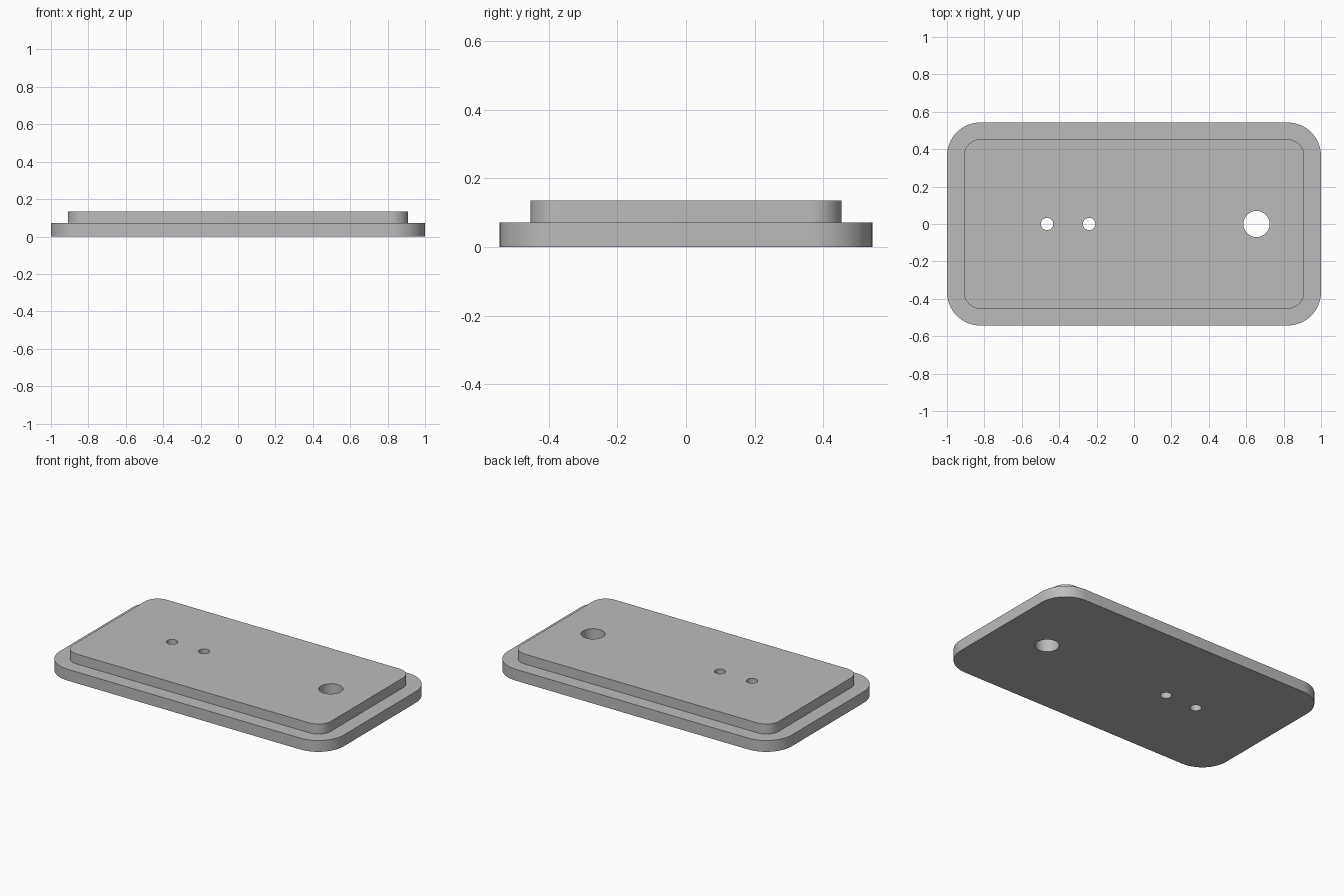
import bpy, bmesh, math

cube = bpy.data.objects.get("Cube")
if cube:
    bpy.data.objects.remove(cube, do_unlink=True)

grey = bpy.data.materials.new("plain grey")
grey.use_nodes = True
grey.diffuse_color = (0.5, 0.5, 0.5, 1)
grey.node_tree.nodes["Principled BSDF"].inputs["Base Color"].default_value = (0.5, 0.5, 0.5, 1)

CORNER_STEPS = 16


def rounded_ring(bm, half_x, half_y, radius, z):
    """Ring of vertices around a rounded rectangle."""
    ring = []
    for corner, (sx, sy) in enumerate([(1, 1), (-1, 1), (-1, -1), (1, -1)]):
        for step in range(CORNER_STEPS + 1):
            a = math.pi / 2 * (corner + step / CORNER_STEPS)
            ring.append(bm.verts.new((sx * (half_x - radius) + radius * math.cos(a),
                                      sy * (half_y - radius) + radius * math.sin(a), z)))
    return ring


# Stepped plate: wide base flange with a narrower raised panel
bm = bmesh.new()
base, panel = (1.0, 0.543, 0.18), (0.91, 0.453, 0.09)
rings = [rounded_ring(bm, *size, z)
         for size, z in [(base, 0), (base, 0.072), (panel, 0.072), (panel, 0.135)]]
for low, high in zip(rings, rings[1:]):
    for i in range(len(low)):
        j = (i + 1) % len(low)
        bm.faces.new((low[i], low[j], high[j], high[i]))
bm.faces.new(reversed(rings[0]))
bm.faces.new(rings[-1])
bmesh.ops.recalc_face_normals(bm, faces=bm.faces)
mesh = bpy.data.meshes.new("stepped_plate")
bm.to_mesh(mesh)
bm.free()
plate = bpy.data.objects.new("stepped_plate", mesh)
bpy.context.collection.objects.link(plate)
mesh.materials.append(grey)

# Through holes: two small ones and one large one
bpy.context.view_layer.objects.active = plate
for x, radius in [(-0.465, 0.033), (-0.24, 0.033), (0.655, 0.07)]:
    bpy.ops.mesh.primitive_cylinder_add(vertices=48, radius=radius, depth=1, location=(x, 0, 0))
    cutter = bpy.context.object
    cutter.name = "hole_cutter"
    cutter.hide_render = True
    cutter.data.materials.append(grey)
    bpy.context.view_layer.objects.active = plate
    cut = plate.modifiers.new("hole", "BOOLEAN")
    cut.operation = "DIFFERENCE"
    cut.solver = "EXACT"
    cut.object = cutter
    bpy.ops.object.modifier_apply(modifier=cut.name)
    bpy.data.objects.remove(cutter, do_unlink=True)

# Smooth rounded walls, crisp edges
bpy.ops.object.select_all(action="DESELECT")
plate.select_set(True)
bpy.ops.object.shade_smooth_by_angle(angle=math.radians(30))
